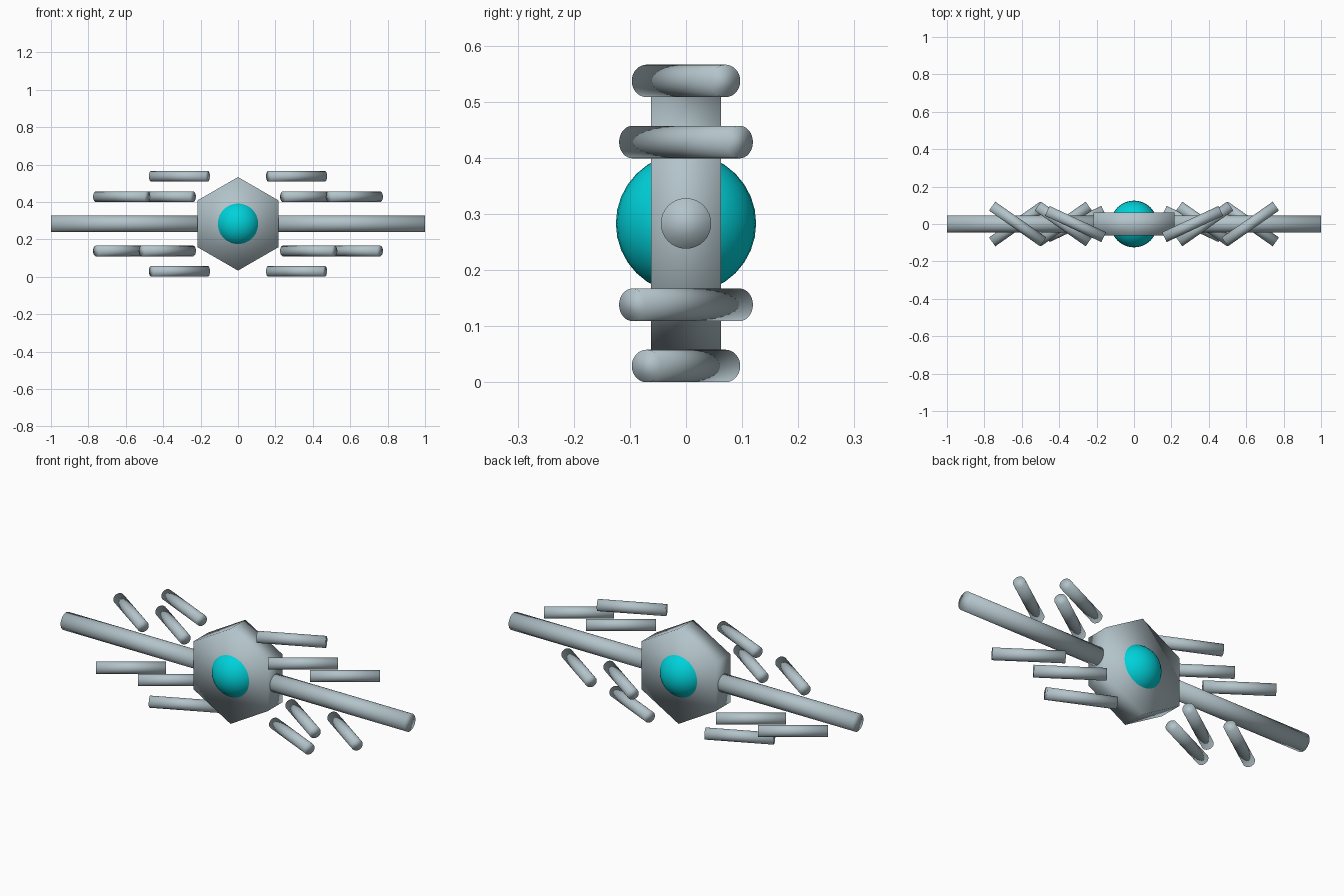
import bpy
import math
from mathutils import Vector

if "Cube" in bpy.data.objects:
    bpy.data.objects.remove(bpy.data.objects["Cube"])

MID_Z = 0.283          # height of the central axis
ROD_R = 0.029
ROD_LEN = 0.333


def material(name, rgb):
    mat = bpy.data.materials.new(name)
    mat.diffuse_color = (*rgb, 1.0)
    mat.use_nodes = True
    mat.node_tree.nodes["Principled BSDF"].inputs["Base Color"].default_value = mat.diffuse_color
    return mat


steel = material("pale steel", (0.45, 0.55, 0.59))
cyan = material("bright cyan", (0.0, 0.64, 0.70))


def finish(name, mat):
    obj = bpy.context.object
    obj.name = name
    obj.data.materials.append(mat)
    bpy.ops.object.shade_smooth()
    return obj


def cylinder(name, radius, length, centre, direction, sides=32):
    turn = Vector(direction).to_track_quat('Z', 'Y').to_euler()
    bpy.ops.mesh.primitive_cylinder_add(vertices=sides, radius=radius, depth=length,
                                        location=centre, rotation=turn)
    return finish(name, steel)


# Hexagonal hull, corner pointing up, flat faces to front and back
bpy.ops.mesh.primitive_cylinder_add(vertices=6, radius=0.25, depth=0.124,
                                    location=(0, 0, MID_Z),
                                    rotation=(math.radians(90), 0, 0))
finish("hexagon_hull", steel)

# Glowing core showing on both faces
bpy.ops.mesh.primitive_uv_sphere_add(segments=32, ring_count=16, radius=0.125,
                                     location=(0, 0, MID_Z))
finish("core_sphere", cyan)

# Long arms and slanted rods; the upper rods sweep back, the lower ones forward
rods = [("tip_rod", 0.313, 0.254, 25),
        ("inner_rod", 0.378, 0.145, 35),
        ("outer_rod", 0.622, 0.145, 35)]

for side, side_name in ((1, "right"), (-1, "left")):
    cylinder(f"long_arm_{side_name}", 0.045, 0.85,
             (side * 0.575, 0, MID_Z), (side, 0, 0))
    for level, level_name in ((1, "upper"), (-1, "lower")):
        for name, x, dz, angle in rods:
            a = math.radians(angle)
            cylinder(f"{level_name}_{name}_{side_name}", ROD_R, ROD_LEN,
                     (side * x, 0, MID_Z + level * dz),
                     (side * math.cos(a), level * math.sin(a), 0))
